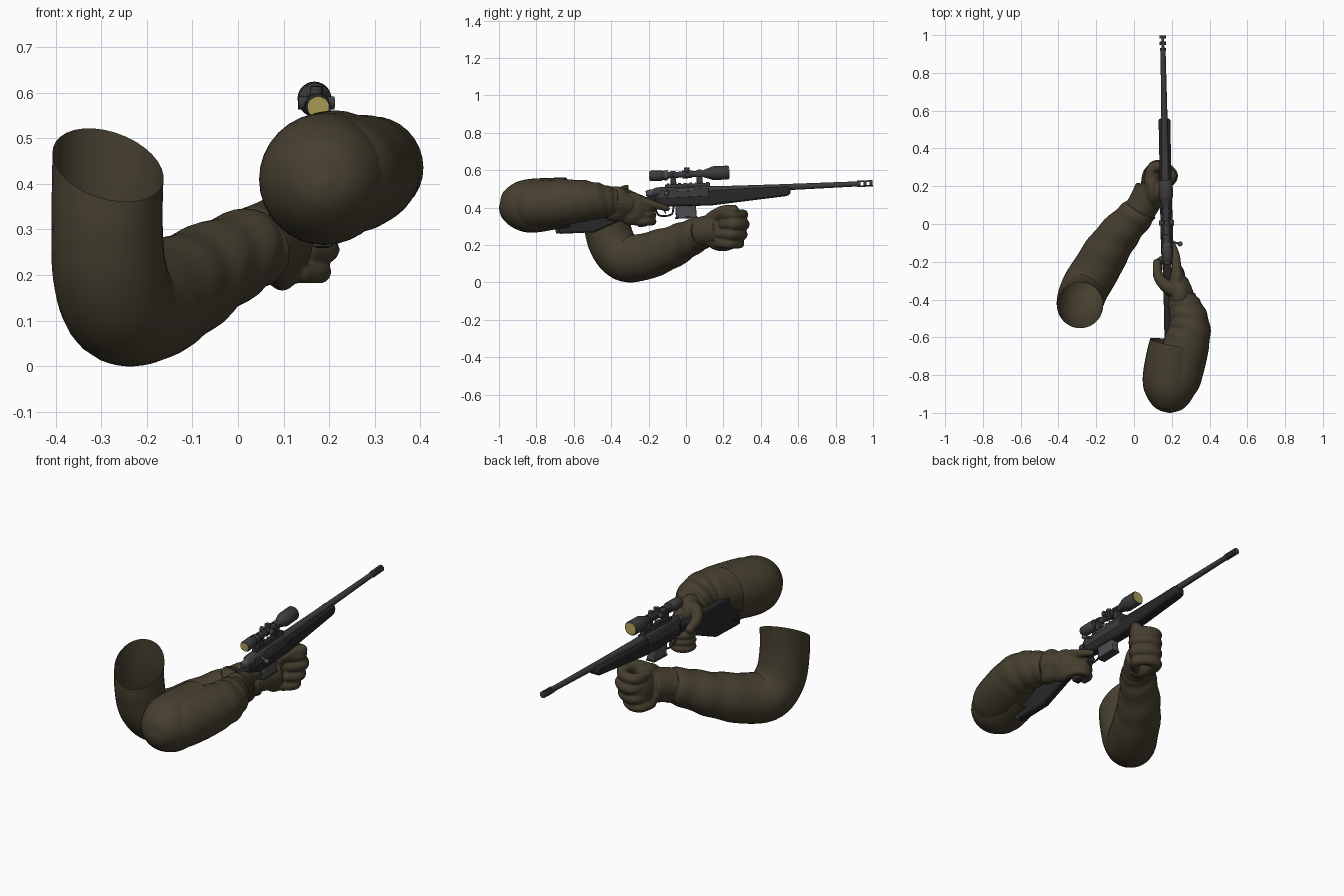
import bpy, bmesh, math
from mathutils import Vector, Matrix

cube = bpy.data.objects.get("Cube")
if cube:
    bpy.data.objects.remove(cube)


def material(name, rgb):
    m = bpy.data.materials.new(name)
    m.use_nodes = True
    m.diffuse_color = (*rgb, 1)
    m.node_tree.nodes["Principled BSDF"].inputs["Base Color"].default_value = (*rgb, 1)
    return m


OLIVE = material("olive cloth", (.062, .05, .029))
BLACK = material("black stock", (.02, .02, .022))
STEEL = material("dark steel", (.045, .045, .048))
GREY = material("grey metal", (.075, .075, .08))
AMBER = material("amber glass", (.42, .34, .09))

# The rifle is built along its own bore, then tilted into place
RIFLE = (Matrix.Translation((.172, 0, .485)) @ Matrix.Rotation(.02, 4, 'Z')
         @ Matrix.Rotation(.045, 4, 'X'))


def finish(name, bm, mat, rifle=True, bevel=0, angle=40, fuse=0):
    bmesh.ops.recalc_face_normals(bm, faces=bm.faces)
    if rifle:
        bm.transform(RIFLE)
    me = bpy.data.meshes.new(name)
    bm.to_mesh(me)
    bm.free()
    me.materials.append(mat)
    ob = bpy.data.objects.new(name, me)
    bpy.context.collection.objects.link(ob)
    if fuse:
        r = ob.modifiers.new("fuse", 'REMESH')
        r.mode, r.voxel_size, r.use_smooth_shade = 'VOXEL', fuse, True
        s = ob.modifiers.new("soften", 'SMOOTH')
        s.factor, s.iterations = .5, 6
    if bevel:
        b = ob.modifiers.new("bevel", 'BEVEL')
        b.width, b.segments = bevel, 2
    bpy.ops.object.select_all(action='DESELECT')
    ob.select_set(True)
    bpy.context.view_layer.objects.active = ob
    bpy.ops.object.shade_smooth_by_angle(angle=math.radians(angle))
    return ob


def spline(pts, steps):
    """Catmull-Rom through points that carry a radius as fourth value."""
    pts = [Vector(p) for p in pts]
    if steps == 1:
        return pts
    out = []
    for i in range(len(pts) - 1):
        a, b, c, d = pts[max(i - 1, 0)], pts[i], pts[i + 1], pts[min(i + 2, len(pts) - 1)]
        for k in range(steps):
            t = k / steps
            out.append(.5 * (2 * b + (c - a) * t + (2 * a - 5 * b + 4 * c - d) * t * t
                             + (3 * b - a - 3 * c + d) * t ** 3))
    return out + [pts[-1]]


def tube(bm, pts, steps=5, n=20, ref=(0, 0, 1), caps=(True, True), folds=0, fold_from=.5):
    rows = spline(pts, steps)
    rings, last = [], len(rows) - 1
    for i, p in enumerate(rows):
        t = (rows[min(i + 1, last)] - rows[max(i - 1, 0)]).xyz.normalized()
        u = t.cross(Vector(ref)).normalized()
        v = u.cross(t)
        s = i / last
        amp = folds * min(1, max(0, (s - fold_from) * 5))
        ring = []
        for k in range(n):
            a = math.tau * k / n
            r = p.w * (1 + amp * math.sin(45 * s + 1.5 * math.cos(a) + math.sin(2 * a)))
            ring.append(bm.verts.new(p.xyz + (u * math.cos(a) + v * math.sin(a)) * r))
        rings.append(ring)
    for a, b in zip(rings, rings[1:]):
        for k in range(n):
            j = (k + 1) % n
            bm.faces.new((a[k], a[j], b[j], b[k]))
    for cap, ring in zip(caps, (rings[0], rings[-1])):
        if cap:
            bm.faces.new(ring)


def ball(bm, centre, size):
    m = Matrix.Translation(centre) @ Matrix.Diagonal((*size, 1))
    bmesh.ops.create_uvsphere(bm, u_segments=20, v_segments=12, radius=1, matrix=m)


def finger(bm, pts):
    """Round-tipped finger; points carry a radius as fourth value."""
    tube(bm, pts, n=14)
    *tip, r = pts[-1]
    ball(bm, tip, (r, r, r))


def turned(name, profile, mat, x=0, z=0, n=20):
    bm = bmesh.new()
    tube(bm, [(x, y, z, r) for y, r in profile], 1, n)
    return finish(name, bm, mat)


def plate(name, outline, width, mat, bevel=.004, x=0):
    """Side outline in (y, z), given thickness across x."""
    bm = bmesh.new()
    f = bm.faces.new([bm.verts.new((x - width / 2, y, z)) for y, z in outline])
    new = bmesh.ops.extrude_face_region(bm, geom=[f])["geom"]
    bmesh.ops.translate(bm, vec=(width, 0, 0),
                        verts=[g for g in new if isinstance(g, bmesh.types.BMVert)])
    return finish(name, bm, mat, bevel=bevel, angle=30)


def block(name, y0, y1, z0, z1, width, mat, bevel=.002, x=0):
    return plate(name, [(y0, z0), (y1, z0), (y1, z1), (y0, z1)], width, mat, bevel, x)


# Stock
plate("fore_end", [(.555, .003), (.56, -.03), (.545, -.047), (.13, -.08), (-.11, -.075),
                   (-.17, -.06), (-.17, -.002)], .062, BLACK, .012)
plate("butt_stock", [(-.14, -.01), (-.14, -.07), (-.18, -.08), (-.215, -.175), (-.265, -.18),
                     (-.275, -.12), (-.33, -.13), (-.5, -.195), (-.69, -.195),
                     (-.69, -.02), (-.4, -.015), (-.28, -.03)], .046, BLACK, .01)
block("butt_pad", -.705, -.688, -.192, -.024, .044, STEEL, .004)

# Barrel and ported muzzle brake
turned("barrel", [(.1, .024), (.2, .021), (.5, .017), (.925, .0135)], STEEL)
for i, y in enumerate((.925, .958, .991)):
    turned("brake_ring_%d" % i, [(y - .008, .017), (y + .008, .017)], STEEL)
for name, z in (("brake_top", .013), ("brake_bottom", -.013)):
    block(name, .925, .995, z - .004, z + .004, .014, STEEL, .001)

# Receiver, bolt, magazine and trigger
turned("receiver", [(-.19, .016), (-.17, .024), (-.16, .03), (.1, .03), (.13, .025)], STEEL)
block("receiver_side", -.15, .12, -.03, .015, .064, STEEL, .004)
block("ejection_port", -.06, .04, .004, .02, .004, GREY, .001, x=.031)
turned("bolt_shroud", [(-.215, .012), (-.205, .019), (-.165, .019)], GREY)
block("magazine", -.06, .05, -.138, -.07, .044, GREY, .004)
block("magazine_base", -.064, .054, -.143, -.134, .048, STEEL, .002)
bm = bmesh.new()
tube(bm, [(.02, -.09, .005, .007), (.045, -.1, 0, .006), (.062, -.105, -.004, .007)], n=10)
ball(bm, (.07, -.107, -.005), (.013, .013, .013))
finish("bolt_handle", bm, GREY)
bm = bmesh.new()
tube(bm, [(0, -.07, -.07, .005), (0, -.08, -.115, .005), (0, -.12, -.125, .005),
          (0, -.155, -.115, .005), (0, -.17, -.07, .005)], n=8, ref=(1, 0, 0))
tube(bm, [(0, -.115, -.07, .005), (0, -.122, -.09, .004), (0, -.112, -.112, .003)],
     n=8, ref=(1, 0, 0))
finish("trigger_and_guard", bm, STEEL)

# Scope
SZ = .092
turned("scope_body", [(-.19, .025), (-.185, .028), (-.125, .028), (-.12, .024), (-.1, .024),
                      (-.085, .016), (.09, .016), (.14, .034), (.15, .037), (.228, .037),
                      (.233, .034)], STEEL, z=SZ, n=28)
turned("power_ring", [(-.112, .027), (-.095, .027)], GREY, z=SZ)
turned("eye_lens", [(-.193, .023), (-.189, .023)], AMBER, z=SZ)
turned("front_lens", [(.232, .031), (.236, .031)], AMBER, z=SZ)
turned("turret_collar", [(-.015, .021), (.035, .021)], STEEL, z=SZ)
bm = bmesh.new()
tube(bm, [(0, .01, SZ, .014), (0, .01, SZ + .037, .014)], 1, 16, ref=(1, 0, 0))
tube(bm, [(-.04, .01, SZ, .014), (.04, .01, SZ, .014)], 1, 16)
finish("scope_turrets", bm, STEEL)
block("scope_rail", -.11, .13, .024, .042, .028, STEEL)
for i in range(8):
    y = -.1 + i * .03
    block("rail_tooth_%d" % i, y, y + .014, .04, .047, .03, STEEL, .001)
for name, y in (("rear", -.065), ("front", .075)):
    turned(name + "_scope_ring", [(y - .013, .022), (y + .013, .022)], STEEL, z=SZ)
    block(name + "_ring_foot", y - .015, y + .015, .042, SZ - .01, .032, STEEL)
    block(name + "_ring_clamp", y - .01, y + .01, SZ - .007, SZ + .007, .054, STEEL)

# Supporting arm: upright upper arm, bent elbow, wrinkled forearm
bm = bmesh.new()
tube(bm, [(-.285, -.43, .44, .122), (-.287, -.425, .32, .122), (-.282, -.397, .21, .125),
          (-.255, -.33, .133, .127), (-.2, -.24, .134, .125), (-.135, -.13, .168, .118),
          (-.06, -.03, .212, .104), (.01, .045, .25, .093), (.045, .085, .264, .085)],
     6, 32, ref=(.85, -.5, 0), caps=(False, True), folds=.03, fold_from=.5)
for v in bm.verts:  # slanted sleeve opening
    if v.co.y < -.28:
        w = max(0, (v.co.z - .25) / .19)
        v.co.z += w * (.6 * (v.co.y + .43) - .2 * (v.co.x + .285))
finish("support_sleeve", bm, OLIVE, rifle=False, angle=60)

# Trigger arm: folded upper arm with elbow dome, and forearm beside it
bm = bmesh.new()
tube(bm, [(.215, -.63, .43, .132), (.2, -.72, .42, .139), (.19, -.82, .41, .144),
          (.19, -.89, .407, .133), (.19, -.95, .403, .1), (.19, -.985, .4, .058),
          (.19, -1, .4, .004)], 5, 32, caps=(False, True))
finish("trigger_upper_sleeve", bm, OLIVE, rifle=False, angle=60)
bm = bmesh.new()
tube(bm, [(.205, -.92, .41, .09), (.222, -.84, .414, .124), (.248, -.74, .42, .128),
          (.276, -.64, .429, .122), (.294, -.55, .436, .11), (.283, -.48, .435, .098),
          (.262, -.425, .43, .085), (.25, -.395, .425, .076)],
     7, 32, folds=.03, fold_from=.4)
finish("trigger_forearm_sleeve", bm, OLIVE, rifle=False, angle=60)

# Supporting hand: closed fist below the fore end
bm = bmesh.new()
tube(bm, [(.03, .07, .266, .083), (.065, .13, .276, .086), (.09, .18, .285, .088)])
ball(bm, (.097, .195, .283), (.056, .12, .118))
for z, r, back in ((.207, .026, .025), (.256, .029, .01), (.31, .03, 0), (.362, .028, .006)):
    path = [(.085, .22), (.1, .3), (.155, .306), (.205, .255), (.165, .205)]
    finger(bm, [(x - back, y - back, z, r) for x, y in path])
finger(bm, [(.09, .13, .33, .038), (.15, .19, .375, .034), (.2, .255, .388, .028)])
finish("support_hand", bm, OLIVE, rifle=False, fuse=.006)

# Trigger hand: wrapped round the grip with the index finger forward
bm = bmesh.new()
tube(bm, [(.262, -.44, .43, .07), (.245, -.37, .425, .07), (.225, -.3, .41, .06)])
ball(bm, (.245, -.38, .42), (.06, .09, .095))
ball(bm, (.228, -.295, .395), (.045, .085, .09))
for z in (.325, .36, .395):
    path = [(.225, -.28), (.225, -.215), (.18, -.178), (.135, -.2), (.13, -.24)]
    finger(bm, [(x, y, z, .021) for x, y in path])
finger(bm, [(.225, -.25, .44, .027), (.222, -.17, .415, .022), (.2, -.1, .395, .016)])
finger(bm, [(.235, -.36, .46, .042), (.18, -.335, .47, .036), (.13, -.28, .455, .028),
            (.122, -.205, .43, .022)])
finish("trigger_hand", bm, OLIVE, rifle=False, fuse=.006)
